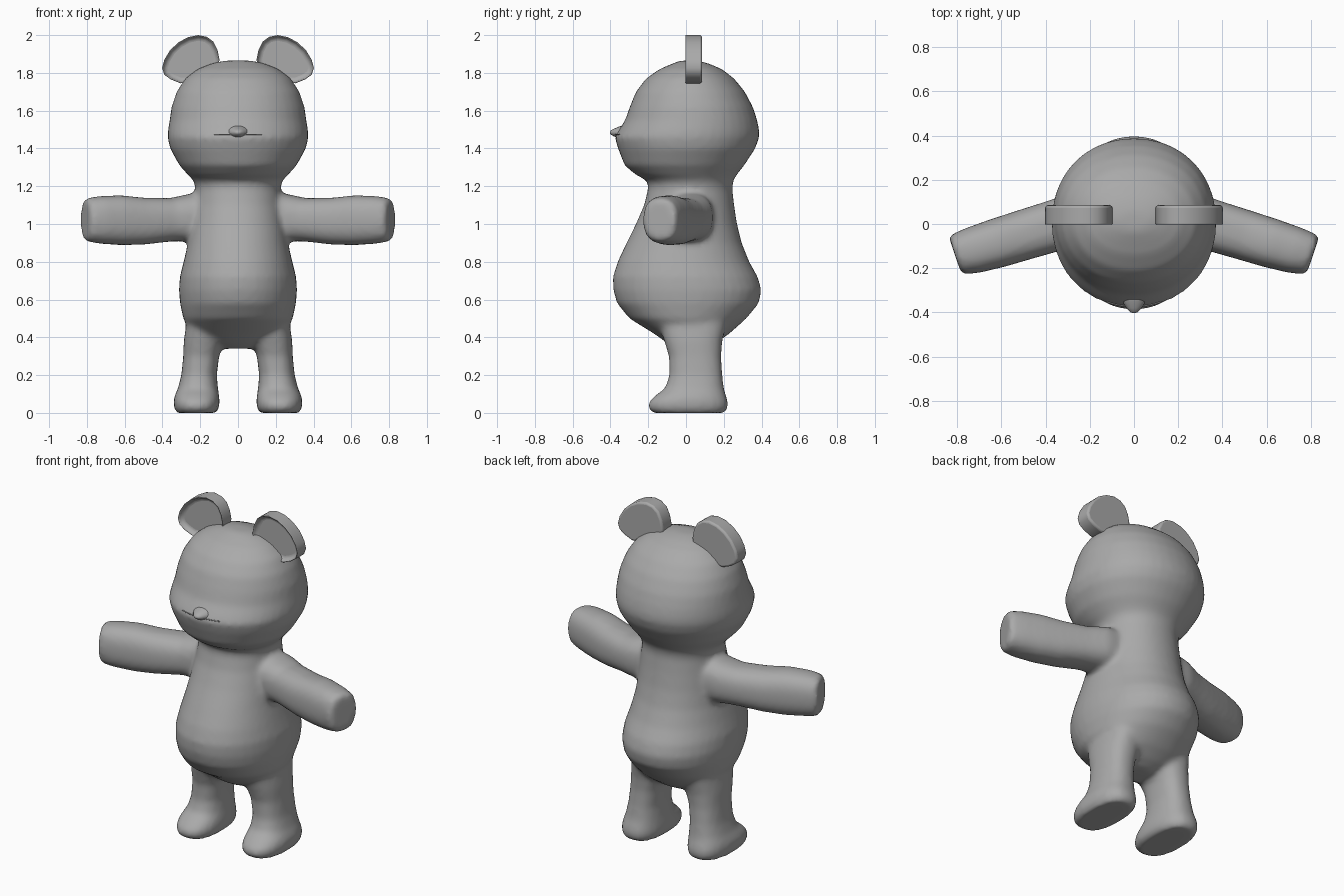
import bpy, bmesh, math
from mathutils import Vector

cube = bpy.data.objects.get("Cube")
if cube:
    bpy.data.objects.remove(cube, do_unlink=True)

grey = bpy.data.materials.new("plain grey")
grey.use_nodes = True
colour = (0.4, 0.4, 0.4, 1)
grey.diffuse_color = colour
grey.node_tree.nodes["Principled BSDF"].inputs["Base Color"].default_value = colour


def loft(bm, rings, power=2.0, sides=40):
    """Skin rounded cross-sections given as (centre, half axis u, half axis v)."""
    loops = []
    for centre, u, v in rings:
        loop = []
        for i in range(sides):
            a = math.tau * i / sides
            c, s = math.cos(a), math.sin(a)
            cu = math.copysign(abs(c) ** (2 / power), c)
            sv = math.copysign(abs(s) ** (2 / power), s)
            loop.append(bm.verts.new(Vector(centre) + Vector(u) * cu + Vector(v) * sv))
        loops.append(loop)
    for low, high in zip(loops, loops[1:]):
        for i in range(sides):
            j = (i + 1) % sides
            bm.faces.new((low[i], low[j], high[j], high[i]))
    bm.faces.new(loops[0][::-1])
    bm.faces.new(loops[-1])


def make_object(name, bm):
    bmesh.ops.recalc_face_normals(bm, faces=bm.faces[:])
    mesh = bpy.data.meshes.new(name)
    bm.to_mesh(mesh)
    bm.free()
    mesh.materials.append(grey)
    obj = bpy.data.objects.new(name, mesh)
    bpy.context.collection.objects.link(obj)
    return obj


body = bmesh.new()

# Torso and head: height, half width, front y, back y
trunk = [
    (.34, .09, -.05, .1), (.37, .18, -.1, .16), (.42, .25, -.17, .23),
    (.5, .29, -.3, .32), (.58, .307, -.365, .385), (.65, .313, -.385, .4),
    (.72, .308, -.387, .38), (.8, .288, -.362, .335), (.9, .265, -.315, .295),
    (1.0, .25, -.265, .27), (1.1, .235, -.222, .255), (1.19, .225, -.2, .245),
    (1.23, .235, -.205, .25), (1.26, .265, -.265, .268), (1.31, .31, -.325, .308),
    (1.4, .36, -.36, .367), (1.46, .373, -.378, .388), (1.5, .37, -.355, .387),
    (1.55, .362, -.322, .377), (1.62, .352, -.298, .354), (1.7, .325, -.265, .312),
    (1.77, .28, -.212, .255), (1.82, .215, -.14, .19), (1.85, .14, -.07, .12),
    (1.865, .07, -.03, .06),
]
loft(body, [((0, (f + b) / 2, z), (w, 0, 0), (0, (b - f) / 2, 0))
            for z, w, f, b in trunk], 2.1)

# Legs with feet: height, inner x, outer x, front y, back y
leg = [
    (0, .115, .325, -.175, .205), (.025, .1, .338, -.2, .222),
    (.06, .097, .342, -.195, .222), (.09, .1, .336, -.165, .212),
    (.13, .106, .318, -.11, .2), (.2, .112, .3, -.088, .192),
    (.3, .1, .29, -.09, .186), (.38, .075, .287, -.115, .192),
    (.5, .06, .27, -.15, .22),
]
# Arms: x, y, z of the centre, half depth, half height
arm = [
    (.1, .02, 1.04, .13, .14), (.25, .015, 1.035, .125, .125),
    (.36, -.008, 1.022, .11, .115), (.5, -.05, 1.015, .108, .124),
    (.62, -.087, 1.02, .106, .132), (.73, -.12, 1.022, .1, .126),
    (.795, -.137, 1.022, .09, .115), (.81, -.14, 1.022, .075, .1),
]
for side in (1, -1):
    loft(body, [((side * (i + o) / 2, (f + b) / 2, z), ((o - i) / 2, 0, 0), (0, (b - f) / 2, 0))
                for z, i, o, f, b in leg], 2.4)
    loft(body, [((side * x, y, z), (side * d * .34, d, 0), (0, 0, h))
                for x, y, z, d, h in arm], 2.5)

# One soft skin over trunk, legs and arms
bear = make_object("body", body)
remesh = bear.modifiers.new("skin", 'REMESH')
remesh.mode = 'VOXEL'
remesh.voxel_size = .016
remesh.use_smooth_shade = True
soften = bear.modifiers.new("soften", 'SMOOTH')
soften.factor = .5
soften.iterations = 6

# Ears: fan-shaped slabs with a dished front
fan = [
    (.11, 1.8), (.098, 1.87), (.108, 1.92), (.13, 1.965), (.165, 1.991), (.21, 2.0),
    (.265, 1.989), (.315, 1.962), (.36, 1.92), (.39, 1.87), (.402, 1.825),
    (.39, 1.79), (.355, 1.765), (.305, 1.745), (.2, 1.75),
]
for side, name in ((1, "left_ear"), (-1, "right_ear")):
    bm = bmesh.new()
    front = bm.faces.new([bm.verts.new((side * x, -.01, z)) for x, z in fan])
    back = bmesh.ops.extrude_face_region(bm, geom=[front])["geom"]
    for v in back:
        if isinstance(v, bmesh.types.BMVert):
            v.co.y = .085
    bm.faces.ensure_lookup_table()
    if not front.is_valid or front.calc_center_median().y > 0:
        front = min(bm.faces, key=lambda f: f.calc_center_median().y)
    elif all(len(e.link_faces) == 1 for e in front.edges):
        front = min(bm.faces, key=lambda f: f.calc_center_median().y)
    bmesh.ops.recalc_face_normals(bm, faces=bm.faces[:])
    bmesh.ops.inset_region(bm, faces=[front], thickness=.018)
    for v in front.verts:
        v.co.y += .03
    ear = make_object(name, bm)
    bevel = ear.modifiers.new("rounded rim", 'BEVEL')
    bevel.width = .012
    bevel.segments = 3
    bevel.limit_method = 'ANGLE'
    bevel.angle_limit = math.radians(50)
    bpy.ops.object.select_all(action='DESELECT')
    ear.select_set(True)
    bpy.context.view_layer.objects.active = ear
    bpy.ops.object.shade_smooth_by_angle(angle=math.radians(40))

# Nose: a small pointed bead above the mouth
bm = bmesh.new()
nose = [(-.3, .06), (-.35, .042), (-.38, .026), (-.398, .014), (-.403, .005)]
loft(bm, [((0, y, 1.484), (r * 1.3, 0, 0), (0, 0, r * .8)) for y, r in nose], 2, 16)
for poly in make_object("nose", bm).data.polygons:
    poly.use_smooth = True

# Mouth: a thin curved line across the muzzle
curve = bpy.data.curves.new("mouth", 'CURVE')
curve.dimensions = '3D'
curve.bevel_depth = .003
line = curve.splines.new('POLY')
line.points.add(10)
for i, p in enumerate(line.points):
    x = (i - 5) * .025
    p.co = (x, .005 - .379 * math.sqrt(1 - (x / .373) ** 2), 1.474, 1)
curve.materials.append(grey)
bpy.context.collection.objects.link(bpy.data.objects.new("mouth", curve))
